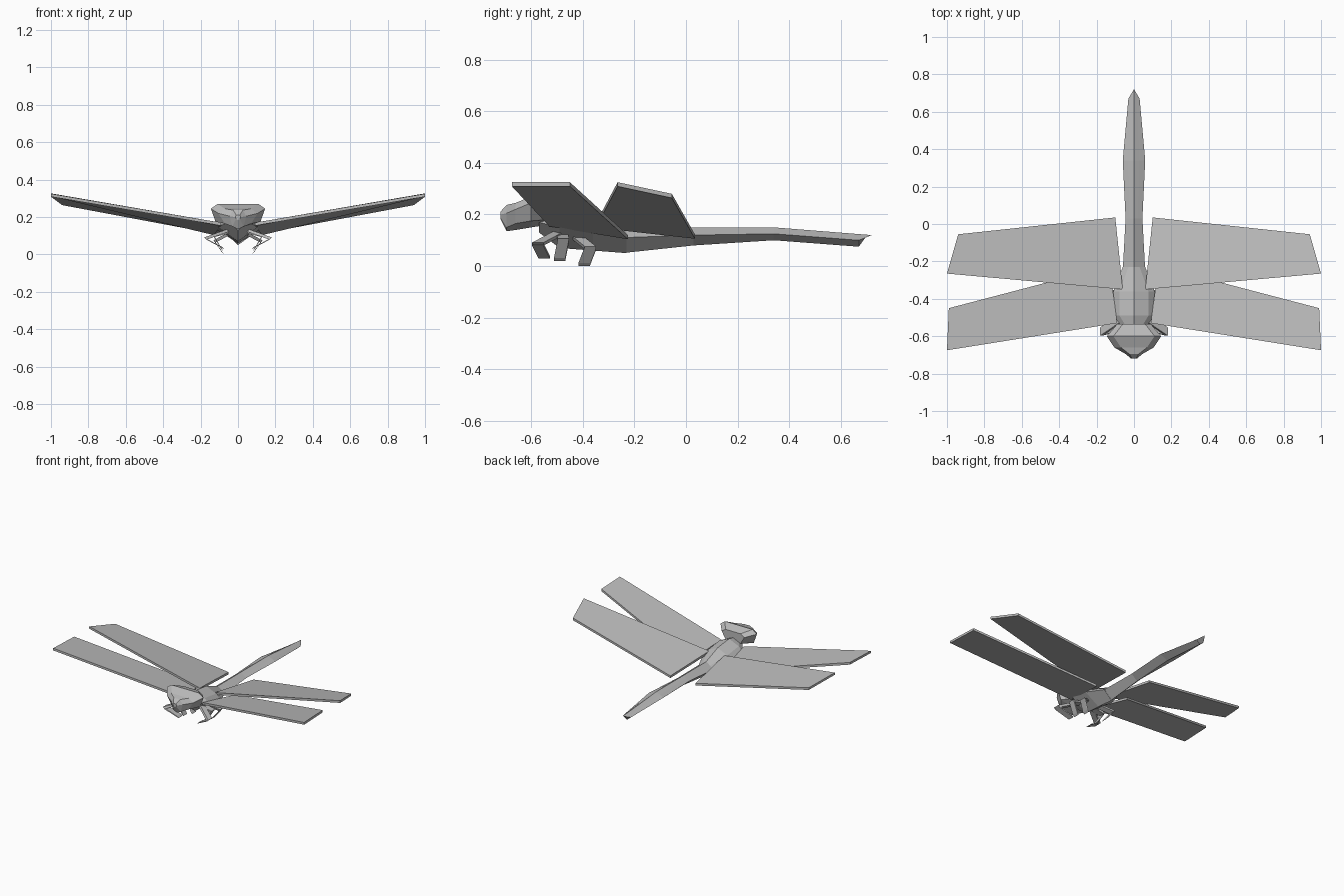
import bpy
import bmesh
from mathutils import Vector

cube = bpy.data.objects.get("Cube")
if cube:
    bpy.data.objects.remove(cube)

grey = bpy.data.materials.new("plain grey")
grey.use_nodes = True
GREY = (0.5, 0.5, 0.5, 1)
grey.diffuse_color = GREY
grey.node_tree.nodes["Principled BSDF"].inputs["Base Color"].default_value = GREY


def loft(name, rings):
    """Skin a row of equal point rings and cap both ends."""
    bm = bmesh.new()
    rows = [[bm.verts.new(p) for p in ring] for ring in rings]
    n = len(rows[0])
    for a, b in zip(rows, rows[1:]):
        for i in range(n):
            j = (i + 1) % n
            bm.faces.new((a[i], a[j], b[j], b[i]))
    bm.faces.new(rows[0])
    bm.faces.new(rows[-1])
    bmesh.ops.remove_doubles(bm, verts=bm.verts, dist=0.0005)
    bmesh.ops.recalc_face_normals(bm, faces=bm.faces)
    mesh = bpy.data.meshes.new(name)
    bm.to_mesh(mesh)
    bm.free()
    mesh.materials.append(grey)
    obj = bpy.data.objects.new(name, mesh)
    bpy.context.collection.objects.link(obj)
    return obj


def body_ring(y, w, bottom, side, top, bulge=0.5, lean=0.0):
    """Ridged section: top ridge, shoulders, sides and bottom keel."""
    mid = (side + top) / 2
    return [(0, y + lean, top), (w * bulge, y + lean / 2, mid), (w, y, side),
            (0, y, bottom), (-w, y, side), (-w * bulge, y + lean / 2, mid)]


# Abdomen: long tapering tail with a ridge on top
loft("abdomen", [
    body_ring(-0.25, 0.06, 0.05, 0.11, 0.15),
    body_ring(0.03, 0.045, 0.08, 0.12, 0.15),
    body_ring(0.34, 0.06, 0.10, 0.125, 0.15),
    body_ring(0.67, 0.03, 0.075, 0.10, 0.12, lean=0.05),
])

# Thorax: thick middle that carries wings and legs
loft("thorax", [
    body_ring(-0.57, 0.05, 0.13, 0.17, 0.20, 0.6),
    body_ring(-0.49, 0.11, 0.07, 0.15, 0.215, 0.7),
    body_ring(-0.36, 0.11, 0.06, 0.13, 0.20, 0.7),
    body_ring(-0.23, 0.06, 0.05, 0.11, 0.15),
])


def head_ring(y, top_w, top, side_w, side, low_w, low, chin):
    half = [(top_w, top), (side_w, side), (low_w, low)]
    return ([(x, y, z) for x, z in half] + [(0, y, chin)]
            + [(-x, y, z) for x, z in reversed(half)])


# Head: broad faceted eyes narrowing to a blunt face
loft("head", [
    head_ring(-0.535, 0.06, 0.25, 0.09, 0.23, 0.06, 0.18, 0.16),
    head_ring(-0.60, 0.11, 0.27, 0.145, 0.245, 0.12, 0.175, 0.15),
    head_ring(-0.66, 0.07, 0.245, 0.105, 0.22, 0.07, 0.165, 0.14),
    head_ring(-0.695, 0.025, 0.237, 0.045, 0.205, 0.03, 0.15, 0.135),
    head_ring(-0.72, 0.01, 0.21, 0.015, 0.20, 0.01, 0.19, 0.185),
])

# Wings: root front, root rear, tip rear, tip front of each upper surface
WINGS = {
    "forewing": [(0.09, -0.53, 0.17), (0.13, -0.225, 0.12),
                 (0.99, -0.45, 0.325), (1.0, -0.675, 0.325)],
    "hindwing": [(0.06, -0.35, 0.165), (0.10, 0.035, 0.122),
                 (0.94, -0.055, 0.28), (1.0, -0.265, 0.325)],
}
# Legs: hip, knee and foot
LEGS = {
    "front_leg": [(0.05, -0.49, 0.13), (0.175, -0.575, 0.085), (0.08, -0.55, 0.035)],
    "middle_leg": [(0.05, -0.48, 0.12), (0.13, -0.475, 0.10), (0.085, -0.49, 0.025)],
    "rear_leg": [(0.05, -0.42, 0.11), (0.125, -0.37, 0.07), (0.08, -0.395, 0.006)],
}
THICKNESS = Vector((0, 0, 0.016))

for side, s in (("left", 1), ("right", -1)):
    for name, corners in WINGS.items():
        upper = [Vector((s * x, y, z)) for x, y, z in corners]
        loft(f"{side}_{name}", [upper, [p - THICKNESS for p in upper]])
    for name, path in LEGS.items():
        rings = []
        for x, y, z in path:
            rings.append([(s * (x + d), y + w, z + d)
                          for d, w in ((0.006, -0.022), (0.006, 0.022),
                                       (-0.006, 0.022), (-0.006, -0.022))])
        loft(f"{side}_{name}", rings)
